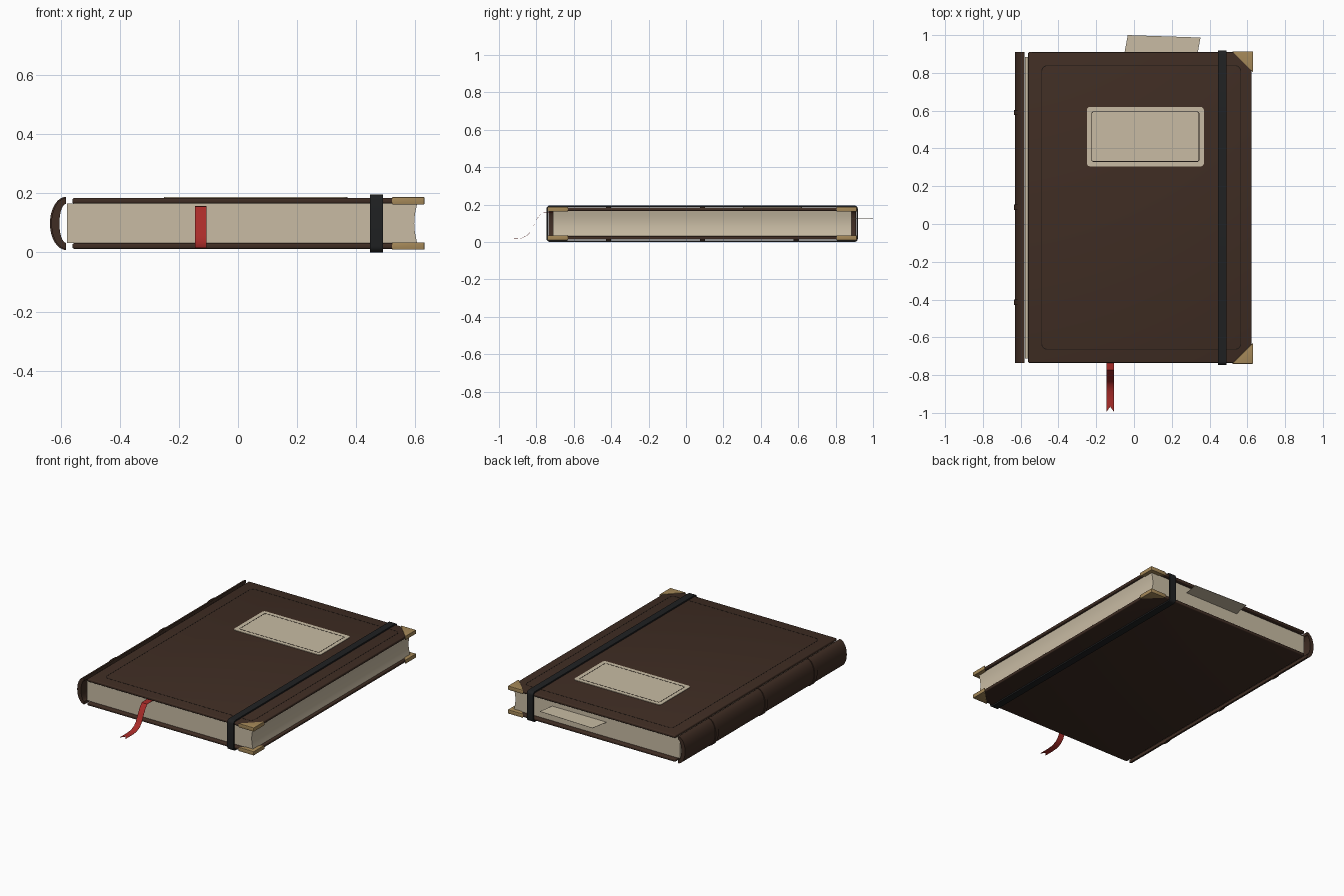
import bpy, bmesh, math
from mathutils import Vector

cube = bpy.data.objects.get("Cube")
if cube:
    bpy.data.objects.remove(cube, do_unlink=True)


def material(name, r, g, b, rough=0.7, metal=0.0):
    m = bpy.data.materials.new(name)
    m.use_nodes = True
    m.diffuse_color = (r, g, b, 1)
    bsdf = m.node_tree.nodes["Principled BSDF"]
    bsdf.inputs["Base Color"].default_value = (r, g, b, 1)
    bsdf.inputs["Roughness"].default_value = rough
    bsdf.inputs["Metallic"].default_value = metal
    return m


LEATHER = material("brown_leather", 0.05, 0.026, 0.017)
TOOLING = material("dark_tooling", 0.012, 0.008, 0.006)
PAPER = material("cream_paper", 0.58, 0.5, 0.37)
ELASTIC = material("black_elastic", 0.014, 0.015, 0.016)
BRASS = material("brass", 0.38, 0.25, 0.1)
RIBBON = material("red_ribbon", 0.4, 0.025, 0.022)

# Book extents
FRONT, BACK = -0.735, 0.91
HINGE, FORE = -0.56, 0.622
TOP, BOTTOM = 0.184, 0.012
BOARD = 0.019
MID = (TOP + BOTTOM) / 2


def place(a, b, t, axis):
    return {"x": (t, a, b), "y": (a, t, b), "z": (a, b, t)}[axis]


def finish(name, bm, mat, smooth=True):
    mesh = bpy.data.meshes.new(name)
    bm.to_mesh(mesh)
    bm.free()
    mesh.materials.append(mat)
    obj = bpy.data.objects.new(name, mesh)
    bpy.context.collection.objects.link(obj)
    if smooth:
        bpy.ops.object.select_all(action="DESELECT")
        obj.select_set(True)
        bpy.context.view_layer.objects.active = obj
        bpy.ops.object.shade_smooth_by_angle(angle=math.radians(35))
    return obj


def extrude(bm, axis, depth):
    """Give flat faces thickness along an axis."""
    res = bmesh.ops.extrude_face_region(bm, geom=bm.faces[:], use_keep_orig=True)
    moved = [v for v in res["geom"] if isinstance(v, bmesh.types.BMVert)]
    bmesh.ops.translate(bm, verts=moved, vec=Vector(place(0, 0, depth, axis)))
    bmesh.ops.recalc_face_normals(bm, faces=bm.faces[:])


def prism(name, points, axis, lo, hi, mat, bevel=0.0):
    bm = bmesh.new()
    bm.faces.new([bm.verts.new(place(a, b, lo, axis)) for a, b in points])
    extrude(bm, axis, hi - lo)
    if bevel:
        bmesh.ops.bevel(bm, geom=bm.edges[:], offset=bevel, segments=3,
                        profile=0.5, affect="EDGES")
    return finish(name, bm, mat)


def band(name, outer, inner, axis, lo, hi, mat, closed=True):
    """Strip between two matching outlines, extruded along an axis."""
    bm = bmesh.new()
    rows = [[bm.verts.new(place(a, b, lo, axis)) for a, b in line]
            for line in (outer, inner)]
    n = len(outer)
    for i in range(n if closed else n - 1):
        j = (i + 1) % n
        bm.faces.new((rows[0][i], rows[0][j], rows[1][j], rows[1][i]))
    extrude(bm, axis, hi - lo)
    return finish(name, bm, mat)


def rounded(a0, a1, b0, b1, r, steps=5):
    pts = []
    corners = ((a1 - r, b1 - r), (a0 + r, b1 - r), (a0 + r, b0 + r), (a1 - r, b0 + r))
    for k, (ca, cb) in enumerate(corners):
        for s in range(steps + 1):
            t = math.pi / 2 * (k + s / steps)
            pts.append((ca + r * math.cos(t), cb + r * math.sin(t)))
    return pts


def frame(name, a0, a1, b0, b1, r, width, lo, hi):
    w = width
    return band(name, rounded(a0, a1, b0, b1, r),
                rounded(a0 + w, a1 - w, b0 + w, b1 - w, r - w), "z", lo, hi, TOOLING)


def spine_arc(rx, rz, steps=24):
    return [(-0.581 - rx * math.sin(math.pi * i / steps),
             MID + rz * math.cos(math.pi * i / steps)) for i in range(steps + 1)]


# Cover boards
board = [(HINGE, FRONT), (FORE, FRONT), (FORE, BACK), (HINGE, BACK)]
prism("front_cover", board, "z", TOP - BOARD, TOP, LEATHER, 0.006)
prism("back_cover", board, "z", BOTTOM, BOTTOM + BOARD, LEATHER, 0.006)

# Page block with hollow fore edge
lo, hi = BOTTOM + BOARD, TOP - BOARD
pages = [(-0.578, lo), (-0.578, hi)]
for i in range(13):
    t = i / 12
    pages.append((0.606 - 0.01 * math.sin(math.pi * t), hi + (lo - hi) * t))
prism("page_block", pages, "y", -0.712, 0.885, PAPER)

# Curved spine and raised bands
band("spine", spine_arc(0.05, 0.086), spine_arc(0.023, 0.066),
     "y", FRONT, BACK, LEATHER, closed=False)
for i, y in enumerate((-0.415, 0.088, 0.59)):
    band(f"spine_band_{i + 1}", spine_arc(0.055, 0.09), spine_arc(0.047, 0.083),
         "y", y - 0.014, y + 0.014, LEATHER, closed=False)

# Brass corners on both covers
for cover, z in (("front", TOP - BOARD / 2), ("back", BOTTOM + BOARD / 2)):
    for end, y, d in (("lower", FRONT - 0.005, 1), ("upper", BACK + 0.003, -1)):
        tri = [(0.63, y), (0.63, y + 0.11 * d), (0.52, y)]
        prism(f"{cover}_{end}_corner", tri, "z", z - 0.0125, z + 0.0125, BRASS, 0.002)

# Tooled border and title label
frame("cover_border", -0.49, 0.567, -0.665, 0.84, 0.03, 0.004, TOP - 0.001, TOP + 0.0006)
prism("title_label", rounded(-0.25, 0.37, 0.305, 0.62, 0.018), "z",
      TOP - 0.001, TOP + 0.003, PAPER)
frame("label_border", -0.226, 0.346, 0.329, 0.596, 0.012, 0.004, TOP + 0.002, TOP + 0.0036)

# Elastic closure
band("elastic_closure", rounded(-0.747, 0.919, 0, 0.195, 0.02),
     rounded(-0.738, 0.911, 0.009, 0.186, 0.012), "x", 0.446, 0.491, ELASTIC)

# Ribbon bookmark with swallowtail end
path = [(-0.69, 0.154), (-0.74, 0.156), (-0.772, 0.154), (-0.793, 0.128), (-0.812, 0.092),
        (-0.83, 0.055), (-0.85, 0.033), (-0.885, 0.018), (-0.93, 0.015), (-0.995, 0.015)]
bm = bmesh.new()
rows = [[bm.verts.new((x, y, z)) for x in (-0.146, -0.126, -0.106)] for y, z in path]
rows[-1][1].co.y += 0.028
for p, q in zip(rows, rows[1:]):
    for k in range(2):
        bm.faces.new((p[k], q[k], q[k + 1], p[k + 1]))
extrude(bm, "z", 0.0015)
finish("ribbon_bookmark", bm, RIBBON)

# Loose sheet tucked into the pages
sheet = [(-0.07, 0.8), (0.318, 0.8), (0.352, 0.987), (-0.033, 1.0)]
prism("loose_sheet", sheet, "z", 0.124, 0.1255, PAPER)
